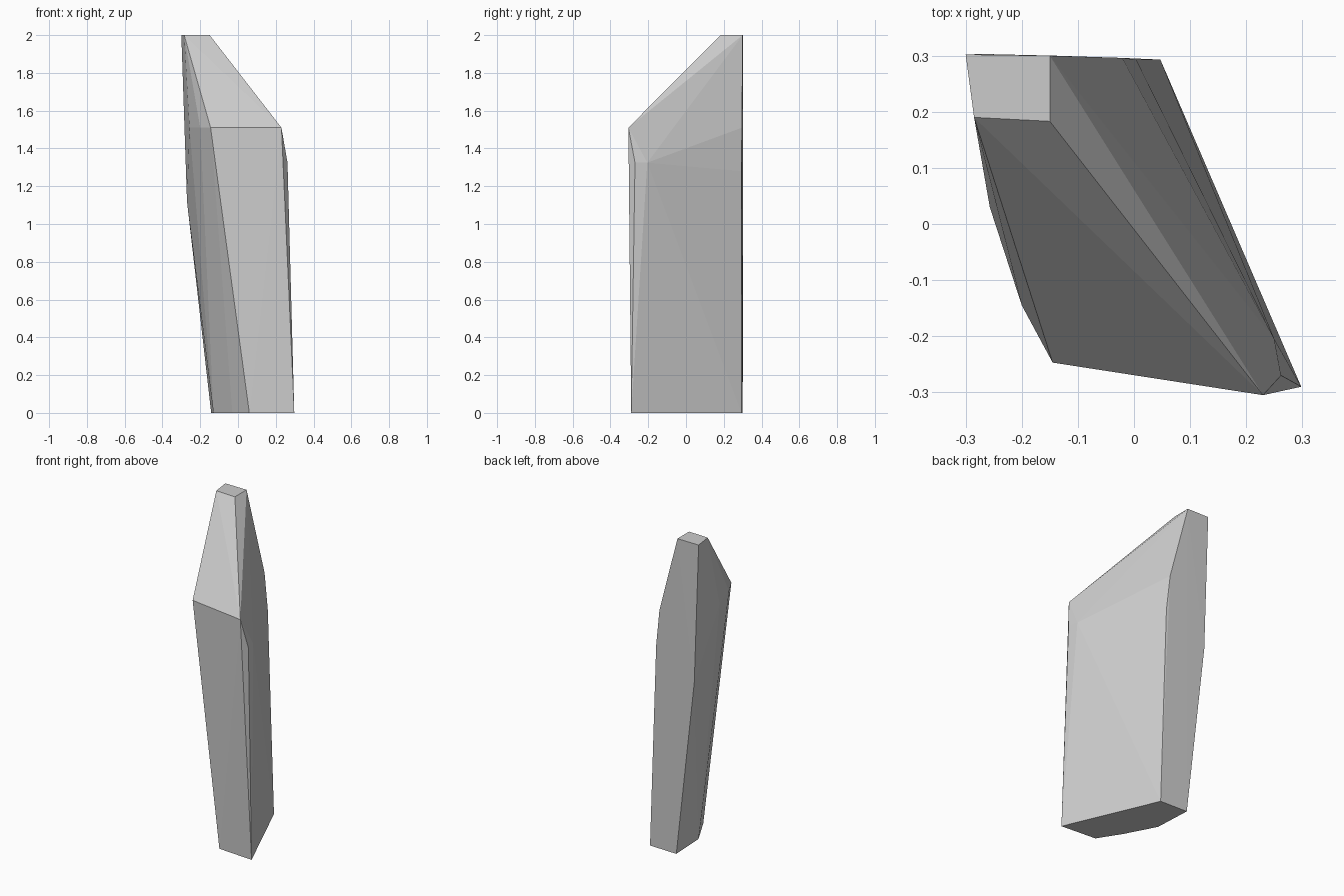
import bpy, bmesh

if "Cube" in bpy.data.objects:
    bpy.data.objects.remove(bpy.data.objects["Cube"])

# Cross-section rings of the faceted shard: height -> outline corners (x, y)
rings = {
    # flat base
    0.0: [(0.298, -0.29), (0.06, -0.272), (-0.03, -0.13), (-0.13, 0.06), (-0.142, 0.30), (0.047, 0.293)],
    # bend on the back left edge
    1.12: [(-0.27, 0.303)],
    # bends on the back right and front right edges
    1.28: [(0.004, 0.293)],
    1.325: [(0.262, -0.27), (0.25, -0.205)],
    # shoulder where the slanted tip starts
    1.51: [(0.23, -0.305), (-0.145, -0.247), (-0.20, -0.145), (-0.257, 0.03), (-0.021, 0.296)],
    # small flat top
    2.0: [(-0.15, 0.183), (-0.285, 0.19), (-0.30, 0.302), (-0.15, 0.30)],
}

# Wrap the rings in a flat-faced convex skin
bm = bmesh.new()
for z, outline in rings.items():
    for x, y in outline:
        bm.verts.new((x, y, z))
hull = bmesh.ops.convex_hull(bm, input=bm.verts)
loose = [v for v in bm.verts if not v.link_faces]
bmesh.ops.delete(bm, geom=loose, context='VERTS')
bmesh.ops.recalc_face_normals(bm, faces=bm.faces)

mesh = bpy.data.meshes.new("rock_shard")
bm.to_mesh(mesh)
bm.free()
shard = bpy.data.objects.new("rock_shard", mesh)
bpy.context.collection.objects.link(shard)
